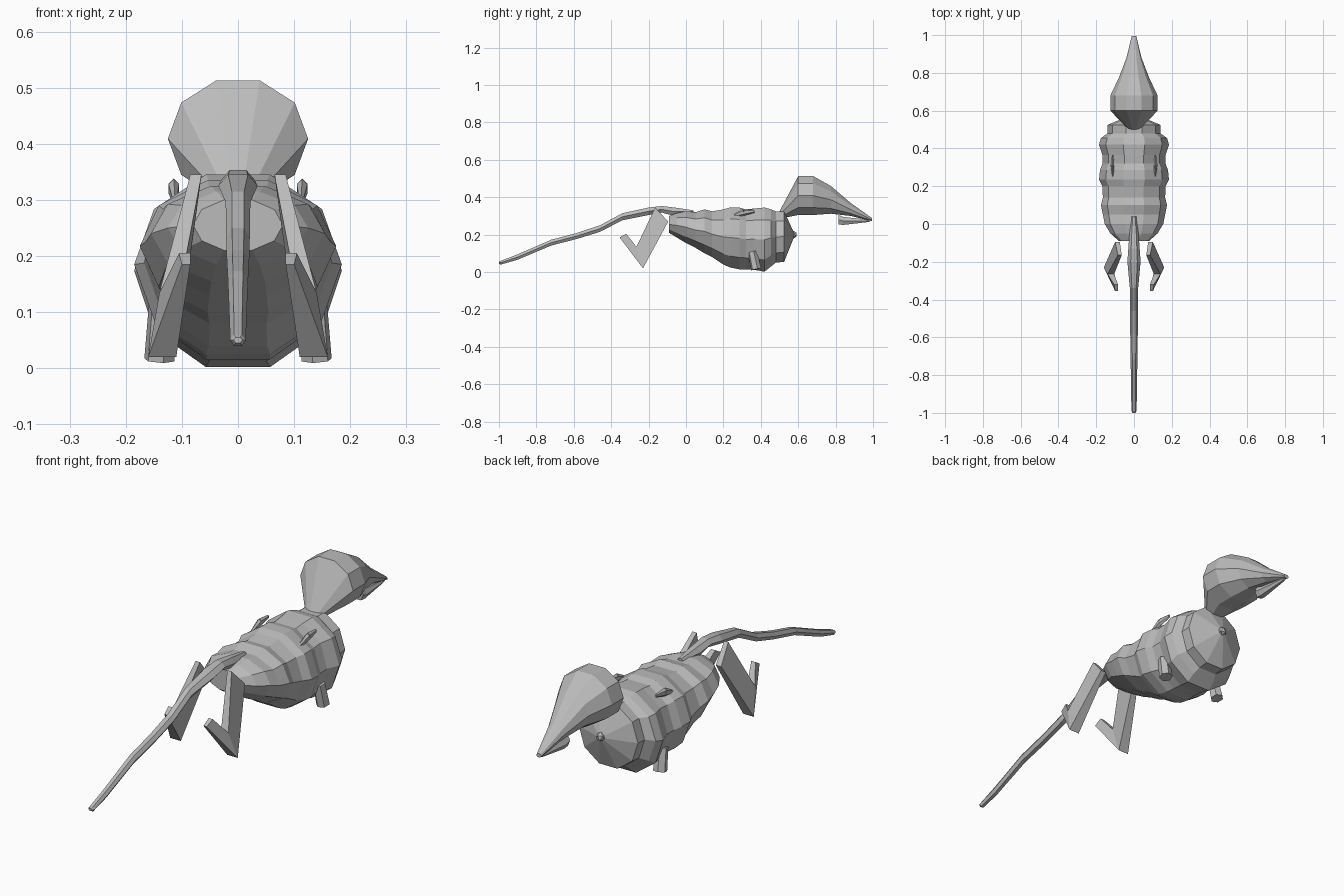
import bpy, bmesh, math
from mathutils import Vector

if "Cube" in bpy.data.objects:
    bpy.data.objects.remove(bpy.data.objects["Cube"], do_unlink=True)

grey = bpy.data.materials.new("plain grey")
grey.use_nodes = True
grey.diffuse_color = (0.5, 0.5, 0.5, 1)
grey.node_tree.nodes["Principled BSDF"].inputs["Base Color"].default_value = (0.5, 0.5, 0.5, 1)


def finish(name, bm):
    bmesh.ops.recalc_face_normals(bm, faces=bm.faces)
    mesh = bpy.data.meshes.new(name)
    bm.to_mesh(mesh)
    bm.free()
    mesh.materials.append(grey)
    obj = bpy.data.objects.new(name, mesh)
    bpy.context.collection.objects.link(obj)
    return obj


def loft(name, rings, sides):
    """Skin upright rings given as (y, top, bottom, half width), x centre 0."""
    bm = bmesh.new()
    loops = []
    peak = max(math.sin(math.tau * i / sides) for i in range(sides))
    for y, top, bottom, half in rings:
        mid, rise = (top + bottom) / 2, (top - bottom) / 2 / peak
        loops.append([bm.verts.new((half * math.cos(math.tau * i / sides), y,
                                    mid + rise * math.sin(math.tau * i / sides)))
                      for i in range(sides)])
    for a, b in zip(loops, loops[1:]):
        for i in range(sides):
            j = (i + 1) % sides
            bm.faces.new((a[i], a[j], b[j], b[i]))
    bm.faces.new(loops[0])
    bm.faces.new(loops[-1])
    return finish(name, bm)


def peg(name, start, end, r1, r2, flat=1.0, sides=6):
    """Tapered stub from start to end, optionally thinned in x."""
    start, end = Vector(start), Vector(end)
    axis = end - start
    bm = bmesh.new()
    bmesh.ops.create_cone(bm, cap_ends=True, segments=sides, radius1=r1, radius2=r2, depth=axis.length)
    turn = axis.to_track_quat('Z', 'Y')
    for v in bm.verts:
        v.co = turn @ v.co
        v.co.x *= flat
        v.co += (start + end) / 2
    return finish(name, bm)


# Ribbed body with a shallow cone closing the chest
loft("body", [
    (-.09, .30, .21, .08), (-.05, .315, .185, .125), (0, .325, .155, .155),
    (.05, .32, .13, .165), (.10, .335, .10, .175), (.14, .325, .08, .165),
    (.20, .335, .04, .167), (.235, .345, .025, .185), (.285, .345, .015, .18),
    (.32, .335, .015, .167), (.365, .34, .012, .167), (.42, .345, .002, .185),
    (.455, .335, .03, .175), (.48, .325, .05, .14), (.525, .325, .055, .14),
    (.575, .215, .18, .02)], 10)

# Small knob in the middle of the chest
bm = bmesh.new()
bmesh.ops.create_icosphere(bm, subdivisions=1, radius=.02)
bmesh.ops.translate(bm, verts=bm.verts, vec=(0, .575, .2))
finish("chest_knob", bm)

# Head swelling from a thin neck and tapering to the snout
loft("head", [
    (.50, .325, .285, .03), (.60, .513, .305, .125), (.68, .513, .305, .125),
    (.775, .46, .312, .08), (.88, .37, .30, .04), (.995, .288, .272, .012)], 10)
loft("lower_jaw", [(.815, .305, .255, .022), (.84, .295, .252, .022), (.98, .28, .268, .008)], 6)

# Long drooping tail
loft("tail", [
    (.04, .33, .315, .012), (-.06, .345, .30, .025), (-.13, .353, .318, .03),
    (-.20, .345, .305, .035), (-.34, .315, .277, .022), (-.46, .25, .215, .021),
    (-.58, .21, .178, .02), (-.72, .173, .142, .018), (-.90, .095, .066, .015),
    (-.99, .06, .04, .014), (-1, .055, .045, .008)], 6)

# Folded hind leg outline: (y, z, inner x, outer x)
leg = [(-.165, .345, .065, .085), (-.095, .27, .075, .10), (-.23, .02, .11, .16),
       (-.265, .135, .105, .14), (-.355, .185, .085, .10), (-.32, .205, .085, .105)]


def hind_leg(name, side):
    bm = bmesh.new()
    inner = [bm.verts.new((side * a, y, z)) for y, z, a, b in leg]
    outer = [bm.verts.new((side * b, y, z)) for y, z, a, b in leg]
    for quad in ((0, 1, 2, 3), (3, 2, 4, 5)):
        for skin in (inner, outer):
            bm.faces.new([skin[i] for i in quad])
    outline = (0, 1, 2, 4, 5, 3)
    for i, j in zip(outline, outline[1:] + outline[:1]):
        bm.faces.new((inner[i], inner[j], outer[j], outer[i]))
    finish(name, bm)


# Paired parts
for label, s in (("left", 1), ("right", -1)):
    hind_leg(label + "_hind_leg", s)
    peg(label + "_front_leg", (s * .135, .355, .11), (s * .14, .375, .015), .025, .028)
    # Slim shoulder fin, wide in the middle
    peg(label + "_shoulder_fin_rear", (s * .115, .31, .32), (s * .112, .24, .295), .018, .006, .6)
    peg(label + "_shoulder_fin_front", (s * .115, .31, .32), (s * .112, .365, .325), .018, .008, .6)
